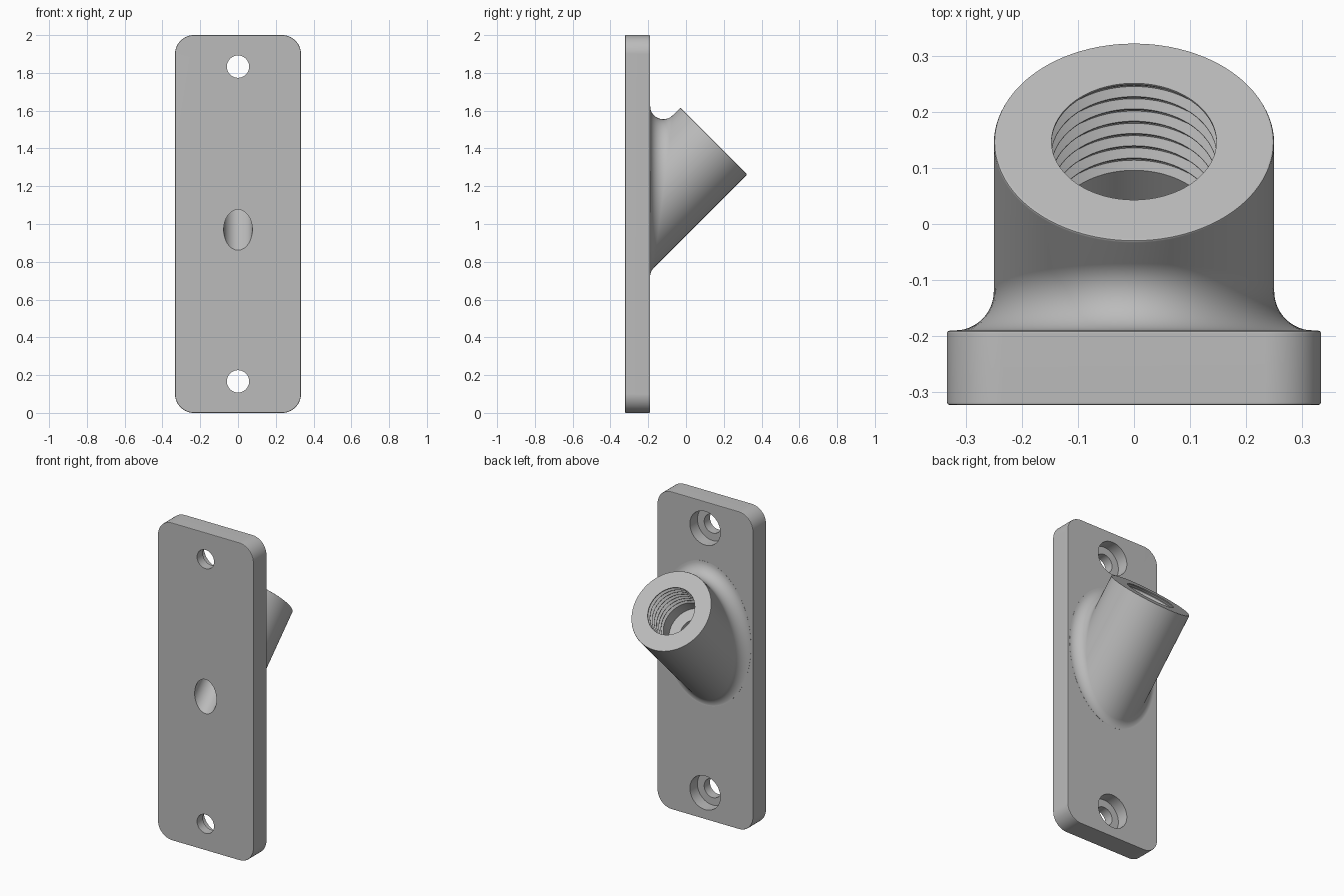
import bpy, bmesh, math
from mathutils import Vector

if "Cube" in bpy.data.objects:
    bpy.data.objects.remove(bpy.data.objects["Cube"])

SEG = 96
Y_FRONT, Y_BACK = -0.323, -0.19
AXIS = Vector((0, 1, 1)).normalized()
SIDE = Vector((1, 0, 0))
DOWN = AXIS.cross(SIDE)
MOUTH = Vector((0, 0.147, 1.439))      # centre of the socket mouth

grey = bpy.data.materials.new("grey")
grey.use_nodes = True
grey.diffuse_color = (0.5, 0.5, 0.5, 1)
grey.node_tree.nodes["Principled BSDF"].inputs["Base Color"].default_value = grey.diffuse_color


def make_object(name, bm):
    bmesh.ops.recalc_face_normals(bm, faces=bm.faces)
    mesh = bpy.data.meshes.new(name)
    bm.to_mesh(mesh)
    bm.free()
    mesh.materials.append(grey)
    obj = bpy.data.objects.new(name, mesh)
    bpy.context.collection.objects.link(obj)
    return obj


def loft(name, rings):
    """Closed solid skinned through rings of points, with end caps."""
    bm = bmesh.new()
    rows = [[bm.verts.new(p) for p in ring] for ring in rings]
    for a, b in zip(rows, rows[1:]):
        for i in range(SEG):
            j = (i + 1) % SEG
            bm.faces.new((a[i], a[j], b[j], b[i]))
    bm.faces.new(rows[0])
    bm.faces.new(rows[-1])
    return make_object(name, bm)


def radial(i, u, v):
    t = math.tau * i / SEG
    return u * math.cos(t) + v * math.sin(t)


def lathe(name, profile, origin, axis, u):
    """Solid of revolution from (radius, depth) pairs, depth against the axis."""
    v = axis.cross(u)
    return loft(name, [[origin + radial(i, u, v) * r - axis * d for i in range(SEG)]
                       for r, d in profile])


def combine(target, tool, operation):
    mod = target.modifiers.new(operation.lower(), 'BOOLEAN')
    mod.operation, mod.solver, mod.object = operation, 'EXACT', tool
    bpy.context.view_layer.objects.active = target
    bpy.ops.object.modifier_apply(modifier=mod.name)
    bpy.data.objects.remove(tool)


# Mounting plate with rounded corners and softened edges
bm = bmesh.new()
bmesh.ops.create_cube(bm, size=1)
for v in bm.verts:
    v.co = (v.co.x * 0.667, (Y_FRONT + Y_BACK) / 2 + v.co.y * (Y_BACK - Y_FRONT), 1 + v.co.z * 2)
corners = [e for e in bm.edges if abs(e.verts[0].co.y - e.verts[1].co.y) > 0.1]
bmesh.ops.bevel(bm, geom=corners, offset=0.1, segments=14, profile=0.5, affect='EDGES')
outline = [e for e in bm.edges if abs(e.verts[0].co.y - e.verts[1].co.y) < 0.01]
bmesh.ops.bevel(bm, geom=outline, offset=0.005, segments=2, profile=0.5, affect='EDGES')
bracket = make_object("mounting_bracket", bm)

# Slanted socket with a rolling-ball fillet down to the plate
R, FILLET, STEPS = 0.25, 0.07, 12
rings = [[MOUTH + radial(i, SIDE, DOWN) * (R - c) - AXIS * d for i in range(SEG)]
         for c, d in ((0.005, 0), (0.0015, 0.0015), (0, 0.005))]
arcs = []
for i in range(SEG):
    out = radial(i, SIDE, DOWN)
    ball = MOUTH + out * (R + FILLET)
    ball -= AXIS * ((ball.y - Y_BACK - FILLET) / AXIS.y)
    arc = [ball + (-out).slerp(Vector((0, -1, 0)), k / STEPS) * FILLET for k in range(STEPS + 1)]
    arc[-1].y += 0.0005
    arc.append(Vector((ball.x, Y_BACK - 0.05, ball.z)))
    arcs.append(arc)
rings += [list(ring) for ring in zip(*arcs)]
combine(bracket, loft("socket", rings), 'UNION')

# Threaded bore, flat floor and narrow passage through the plate
MINOR, MAJOR, PITCH, TURNS = 0.147, 0.16, 0.031, 7
profile = [(MINOR, -0.05)]
for k in range(TURNS):
    top = 0.004 + k * PITCH
    profile += [(MINOR, top), (MAJOR, top + PITCH * 0.45),
                (MAJOR, top + PITCH * 0.55), (MINOR, top + PITCH * 0.95)]
profile += [(MINOR, 0.3), (0.076, 0.3), (0.076, 0.85)]
combine(bracket, lathe("bore", profile, MOUTH, AXIS, SIDE), 'DIFFERENCE')

# Counterbored screw holes
back = Vector((0, 1, 0))
for z in (0.167, 1.833):
    hole = [(0.106, -0.05), (0.106, 0.075), (0.059, 0.075), (0.059, 0.2)]
    combine(bracket, lathe("screw_hole", hole, Vector((0, Y_BACK, z)), back, SIDE), 'DIFFERENCE')

# Smooth curved surfaces, keep hard edges and flat faces clean
bpy.ops.object.select_all(action='DESELECT')
bracket.select_set(True)
bpy.context.view_layer.objects.active = bracket
bpy.ops.object.shade_smooth_by_angle(angle=math.radians(30))
weighted = bracket.modifiers.new("weighted_normals", 'WEIGHTED_NORMAL')
weighted.keep_sharp = True
